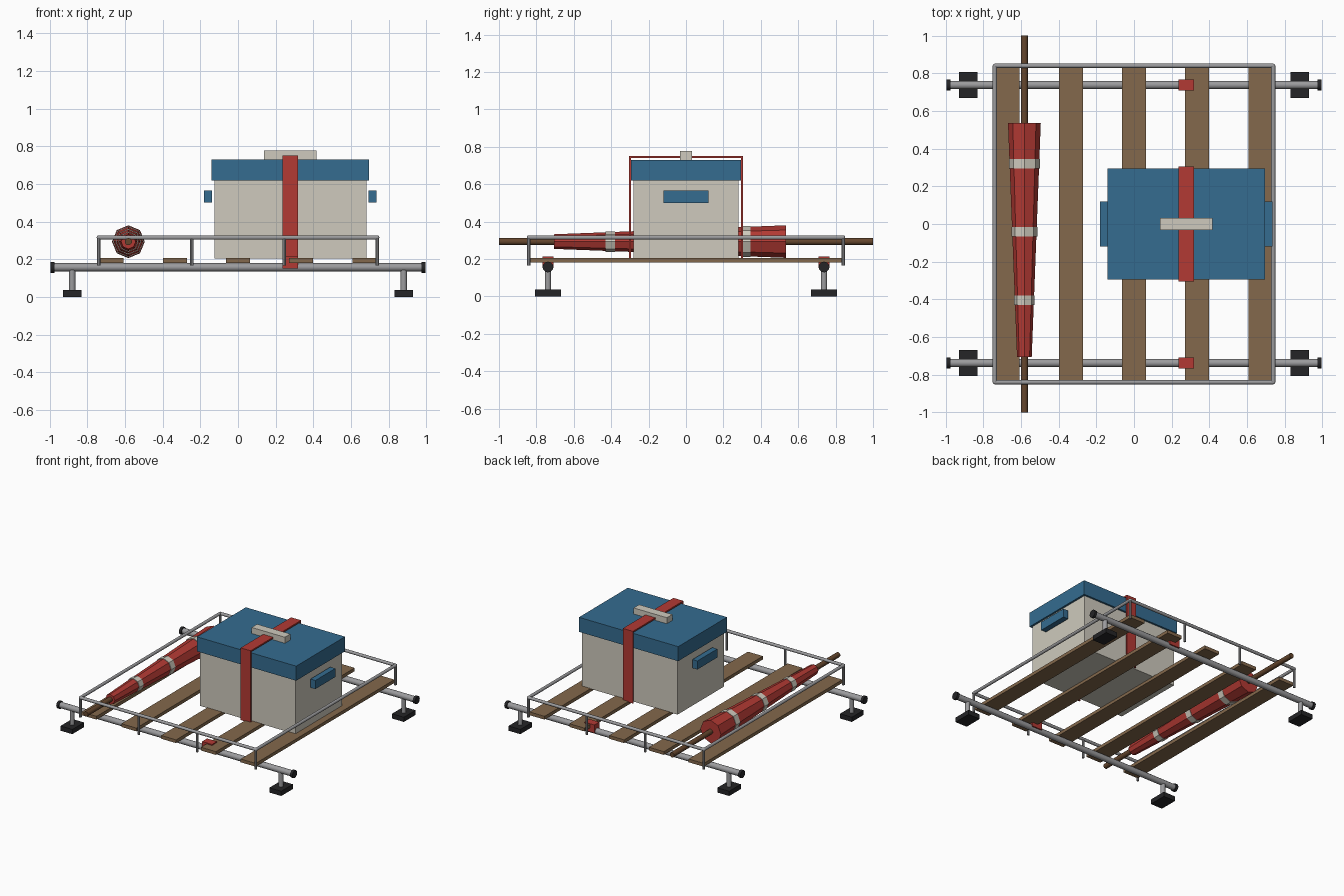
import bpy
from math import pi, radians
from mathutils import Vector

if "Cube" in bpy.data.objects:
    bpy.data.objects.remove(bpy.data.objects["Cube"])


def material(name, rgb):
    m = bpy.data.materials.new(name)
    m.diffuse_color = (*rgb, 1)
    m.use_nodes = True
    m.node_tree.nodes["Principled BSDF"].inputs["Base Color"].default_value = m.diffuse_color
    return m


METAL = material("brushed_metal", (0.33, 0.33, 0.34))
BLACK = material("black_rubber", (0.018, 0.018, 0.02))
WOOD = material("wood", (0.23, 0.14, 0.072))
POLE = material("dark_wood", (0.13, 0.062, 0.027))
BLUE = material("blue", (0.035, 0.15, 0.28))
CREAM = material("cream", (0.62, 0.59, 0.51))
RED = material("red", (0.45, 0.042, 0.034))


def finish(name, mat, smooth=False):
    ob = bpy.context.object
    ob.name = name
    ob.data.materials.append(mat)
    if smooth:
        bpy.ops.object.shade_smooth_by_angle(angle=radians(40))
    return ob


def box(name, mat, x, y, z):
    """Box from (min, max) ranges on each axis."""
    r = (x, y, z)
    bpy.ops.mesh.primitive_cube_add(size=1, location=[(a + b) / 2 for a, b in r])
    bpy.context.object.scale = [b - a for a, b in r]
    bpy.ops.object.transform_apply(location=False, rotation=False)
    return finish(name, mat)


def rod(name, mat, a, b, r1, r2=None, sides=12, smooth=True):
    """Cylinder or tapered cone from point a to point b."""
    a, b = Vector(a), Vector(b)
    d = b - a
    bpy.ops.mesh.primitive_cone_add(vertices=sides, radius1=r1, radius2=r1 if r2 is None else r2,
                                    depth=d.length, location=(a + b) / 2)
    ob = bpy.context.object
    ob.rotation_euler = d.to_track_quat('Z', 'Y').to_euler()
    return finish(name, mat, smooth)


# Crossbars with end caps, posts and feet
BAR_Y, BAR_Z = 0.738, 0.157
for sy in (-1, 1):
    y = sy * BAR_Y
    rod("crossbar", METAL, (-0.98, y, BAR_Z), (0.98, y, BAR_Z), 0.022)
    for sx in (-1, 1):
        rod("crossbar_end_cap", BLACK, (sx * 0.975, y, BAR_Z), (sx * 0.995, y, BAR_Z), 0.029)
        rod("foot_post", METAL, (sx * 0.88, y, 0.03), (sx * 0.88, y, 0.15), 0.017)
        cx = sx * 0.88
        box("foot_pad", BLACK, (cx - 0.05, cx + 0.05), (y - 0.07, y + 0.07), (0, 0.036))
    # Strap anchor wrapped on the crossbar
    box("strap_anchor", RED, (0.235, 0.319), (y - 0.03, y + 0.03), (0.152, 0.214))

# Deck slats
for i in range(5):
    cx = -0.67 + i * 0.335
    box("deck_slat", WOOD, (cx - 0.063, cx + 0.063), (-0.835, 0.835), (0.181, 0.206))

# Guard rail loop and its posts
RX, RY, RZ = 0.739, 0.84, 0.315
for s in (-1, 1):
    rod("rail_long", METAL, (s * RX, -RY, RZ), (s * RX, RY, RZ), 0.0115)
    rod("rail_end", METAL, (-RX, s * RY, RZ), (RX, s * RY, RZ), 0.0115)
    for i in range(4):
        x = -RX + i * RX * 2 / 3
        rod("rail_post", METAL, (x, s * RY, 0.166), (x, s * RY, RZ), 0.009, sides=8)
    for t in (-1, 1):
        bpy.ops.mesh.primitive_uv_sphere_add(segments=12, ring_count=8, radius=0.0115,
                                             location=(s * RX, t * RY, RZ))
        finish("rail_corner", METAL, True)

# Cool box
CX = 0.278
box("cooler_body", CREAM, (CX - 0.403, CX + 0.403), (-0.28, 0.28), (0.203, 0.62))
box("cooler_lid", BLUE, (CX - 0.418, CX + 0.418), (-0.294, 0.294), (0.619, 0.73))
box("lid_handle", CREAM, (CX - 0.14, CX + 0.14), (-0.033, 0.033), (0.73, 0.776))
for s in (-1, 1):
    hx = CX + s * 0.437
    box("side_handle", BLUE, (hx - 0.021, hx + 0.021), (-0.12, 0.12), (0.5, 0.565))

# Strap around the cool box
SX = (0.235, 0.319)
box("strap_top", RED, SX, (-0.304, 0.304), (0.739, 0.75))
for s in (-1, 1):
    box("strap_side", RED, SX, sorted((s * 0.294, s * 0.304)), (0.2, 0.75))

# Folded parasol: pole, tapered canopy and tie bands
PX, PZ = -0.582, 0.293
rod("parasol_pole", POLE, (PX, -1, PZ), (PX, 1, PZ), 0.019, sides=10)
Y0, Y1, R0, R1 = -0.707, 0.535, 0.039, 0.087
rod("parasol_canopy", RED, (PX, Y0, PZ), (PX, Y1, PZ), R0, R1, sides=8, smooth=False)
for y in (-0.405, -0.042, 0.32):
    r = R0 + (R1 - R0) * (y - Y0) / (Y1 - Y0) + 0.004
    rod("parasol_tie_band", CREAM, (PX, y - 0.025, PZ), (PX, y + 0.025, PZ), r, sides=8, smooth=False)
